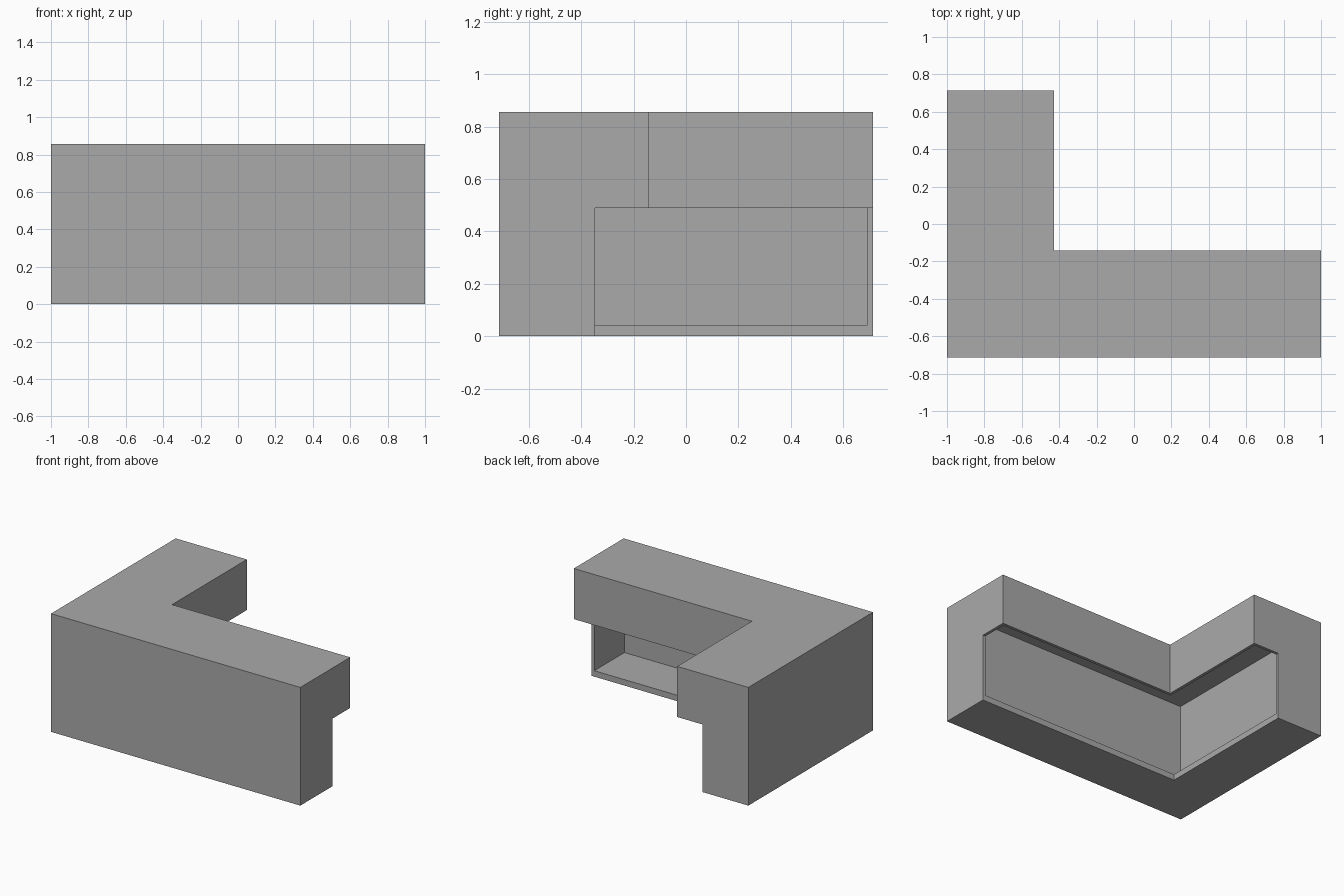
import bpy
import bmesh

if "Cube" in bpy.data.objects:
    bpy.data.objects.remove(bpy.data.objects["Cube"], do_unlink=True)

HALF_X, HALF_Y, HEIGHT = 1.0, 0.714, 0.857
TOP_DEPTH = 0.571      # depth of the overhanging upper part
BASE_DEPTH = 0.366     # depth of the lower part
SHELF_Z = 0.49         # underside of the overhang
FLOOR = 0.043          # thickness of the plinth
WALL = 0.021           # thickness of the panels

grey = bpy.data.materials.new("plain_grey")
grey.use_nodes = True
colour = (0.4, 0.4, 0.4, 1)
grey.diffuse_color = colour
grey.node_tree.nodes["Principled BSDF"].inputs["Base Color"].default_value = colour


def corner_prism(name, near, far, end, z0, z1):
    """L-shaped band between two depths from the outer walls."""
    x0, y0 = -HALF_X, -HALF_Y
    x1, y1 = HALF_X + end, HALF_Y + end
    outline = [(x0 + near, y0 + near), (x1, y0 + near), (x1, y0 + far),
               (x0 + far, y0 + far), (x0 + far, y1), (x0 + near, y1)]
    bm = bmesh.new()
    face = bm.faces.new([bm.verts.new((x, y, z0)) for x, y in outline])
    grown = bmesh.ops.extrude_face_region(bm, geom=[face])["geom"]
    top = [v for v in grown if isinstance(v, bmesh.types.BMVert)]
    bmesh.ops.translate(bm, verts=top, vec=(0, 0, z1 - z0))
    bmesh.ops.recalc_face_normals(bm, faces=bm.faces)
    mesh = bpy.data.meshes.new(name)
    bm.to_mesh(mesh)
    bm.free()
    mesh.materials.append(grey)
    obj = bpy.data.objects.new(name, mesh)
    bpy.context.collection.objects.link(obj)
    return obj


def carve(target, cutter):
    """Subtract the cutter and delete it."""
    mod = target.modifiers.new("carve", 'BOOLEAN')
    mod.operation = 'DIFFERENCE'
    mod.solver = 'EXACT'
    mod.object = cutter
    cutter.hide_render = True
    bpy.context.view_layer.objects.active = target
    bpy.ops.object.modifier_apply(modifier=mod.name)
    bpy.data.objects.remove(cutter, do_unlink=True)


# Corner counter body
counter = corner_prism("corner_counter", 0, TOP_DEPTH, 0, 0, HEIGHT)

# Knee space under the overhang
carve(counter, corner_prism("knee_space", BASE_DEPTH, TOP_DEPTH + 0.1, 0.1,
                            -0.1, SHELF_Z))

# Hollow storage inside, open towards the inner corner
carve(counter, corner_prism("storage_hollow", WALL, TOP_DEPTH - WALL, -WALL,
                            FLOOR, HEIGHT - WALL))
